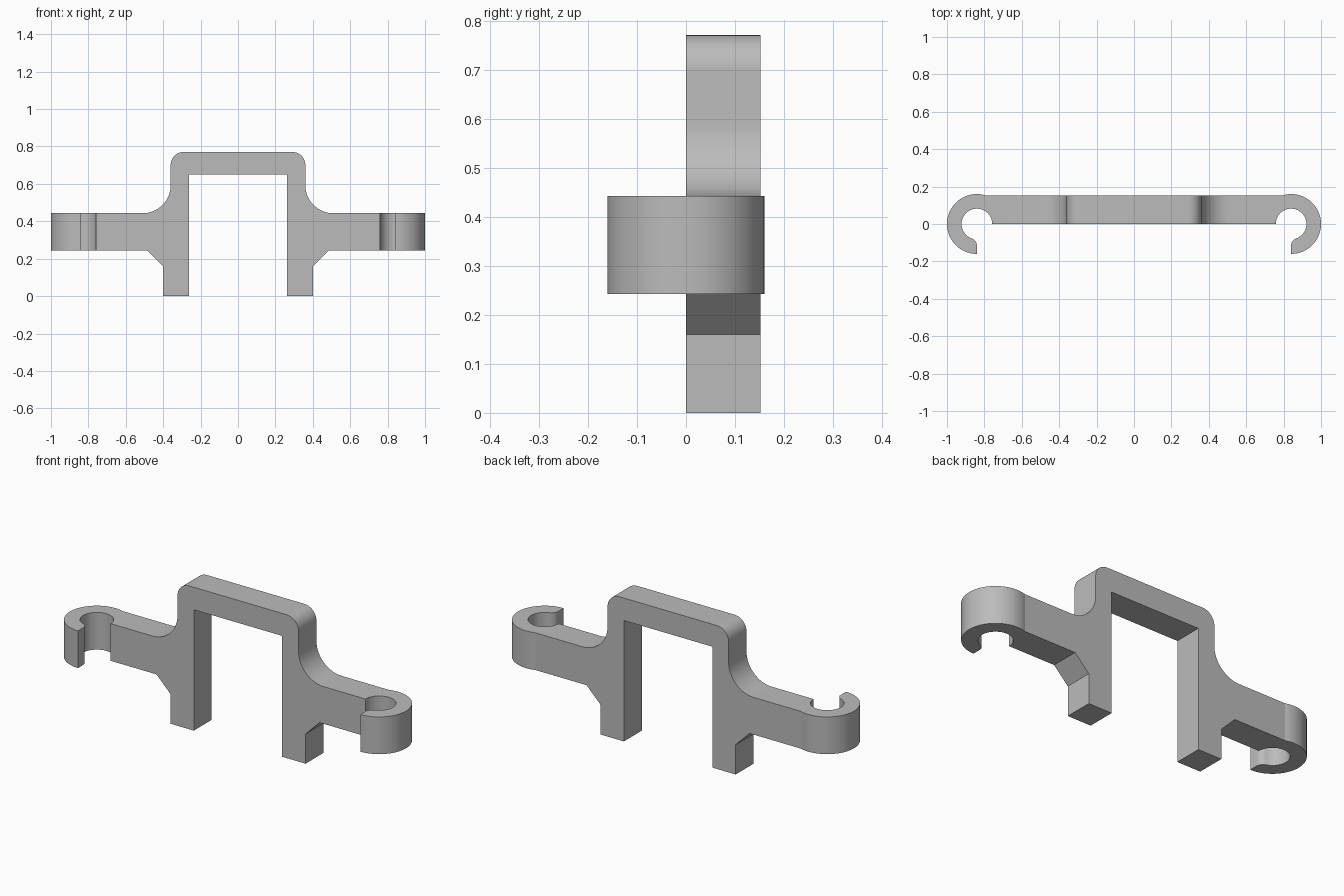
import bpy
import bmesh
from math import radians, cos, sin, sqrt, atan2, degrees, asin

cube = bpy.data.objects.get("Cube")
if cube:
    bpy.data.objects.remove(cube, do_unlink=True)

DEPTH = 0.152                # thickness of the frame
LOW, HIGH = 0.243, 0.443     # bottom and top of the arms
JOIN = 0.7                   # where each arm meets its hook
HOOK_X, OUTER, INNER = 0.84, 0.16, 0.082


def arc(cx, cy, r, start, end, steps):
    angles = [radians(start + (end - start) * i / steps) for i in range(steps + 1)]
    return [(cx + r * cos(a), cy + r * sin(a)) for a in angles]


def extrude(bm, outline, place, near, far):
    """Solid from a flat outline, left open where it meets the next part."""
    a = [bm.verts.new(place(u, v, near)) for u, v in outline]
    b = [bm.verts.new(place(u, v, far)) for u, v in outline]
    bm.faces.new(a)
    bm.faces.new(b[::-1])
    for i in range(len(a)):
        j = (i + 1) % len(a)
        if abs(outline[i][0]) == JOIN and abs(outline[j][0]) == JOIN:
            continue
        bm.faces.new((a[i], b[i], b[j], a[j]))


bm = bmesh.new()

# Frame: arch, legs, braces and arms, as a mirrored front profile
half = [(0.263, 0.65), (0.263, 0), (0.402, 0), (0.402, 0.16), (0.485, LOW),
        (JOIN, LOW), (JOIN, HIGH)]
half += arc(0.51, HIGH + 0.15, 0.15, 270, 180, 16)
half += arc(0.29, 0.701, 0.07, 0, 90, 12)
profile = half + [(-x, z) for x, z in reversed(half)]
extrude(bm, profile, lambda x, z, y: (x, y, z), 0, DEPTH)

# Hooks: open rings with a rounded lip, seen from above
lip = 0.04
lip_y = sqrt((INNER + lip) ** 2 - lip ** 2)
lip_angle = degrees(atan2(lip_y, lip))
hook = [(JOIN, DEPTH), (JOIN, 0)]
hook += arc(HOOK_X, 0, INNER, 180, -lip_angle, 40)
hook += arc(HOOK_X + lip, -lip_y, lip, 180 - lip_angle, 180, 12)[1:]
hook += arc(HOOK_X, 0, OUTER, -90, 180 - degrees(asin(DEPTH / OUTER)), 48)
for side in (1, -1):
    extrude(bm, [(side * x, y) for x, y in hook], lambda x, y, z: (x, y, z), LOW, HIGH)

bmesh.ops.remove_doubles(bm, verts=bm.verts, dist=0.0001)
bmesh.ops.recalc_face_normals(bm, faces=bm.faces)
mesh = bpy.data.meshes.new("clip_bracket")
bm.to_mesh(mesh)
bm.free()
bracket = bpy.data.objects.new("clip_bracket", mesh)
bpy.context.collection.objects.link(bracket)

# Plain grey finish
grey = bpy.data.materials.new("plain_grey")
grey.use_nodes = True
colour = (0.5, 0.5, 0.5, 1)
grey.diffuse_color = colour
grey.node_tree.nodes["Principled BSDF"].inputs["Base Color"].default_value = colour
mesh.materials.append(grey)

bpy.ops.object.select_all(action="DESELECT")
bracket.select_set(True)
bpy.context.view_layer.objects.active = bracket
bpy.ops.object.shade_smooth_by_angle(angle=radians(12))
